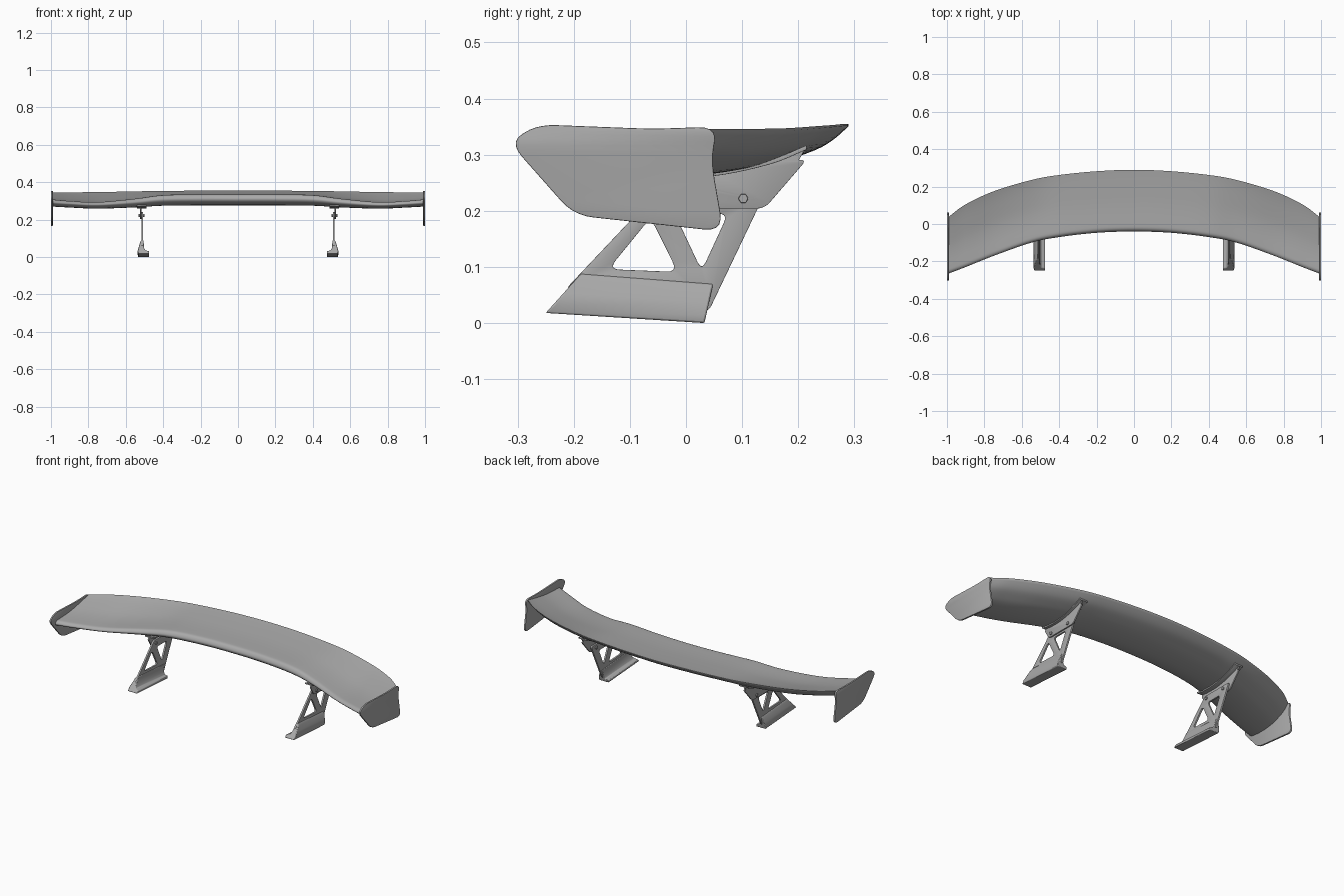
import bpy, bmesh, math
from mathutils import Vector, Matrix

cube = bpy.data.objects.get("Cube")
if cube:
    bpy.data.objects.remove(cube)

# One grey for everything
grey = bpy.data.materials.new("satin_grey")
grey.use_nodes = True
grey.diffuse_color = (0.4, 0.4, 0.4, 1)
grey.node_tree.nodes["Principled BSDF"].inputs["Base Color"].default_value = grey.diffuse_color


def finish(name, bm, bevel=0, mirror=True, angle=35):
    """Turn a bmesh into a shaded object, mirrored to the other side."""
    bmesh.ops.remove_doubles(bm, verts=bm.verts, dist=0.00005)
    bmesh.ops.recalc_face_normals(bm, faces=bm.faces)
    mesh = bpy.data.meshes.new(name)
    bm.to_mesh(mesh)
    bm.free()
    mesh.materials.clear()
    mesh.materials.append(grey)
    obj = bpy.data.objects.new(name, mesh)
    bpy.context.collection.objects.link(obj)
    bpy.ops.object.select_all(action='DESELECT')
    obj.select_set(True)
    bpy.context.view_layer.objects.active = obj
    bpy.ops.object.shade_smooth_by_angle(angle=math.radians(angle))
    if bevel:
        mod = obj.modifiers.new("soft_edges", 'BEVEL')
        mod.width, mod.segments = bevel, 2
    if mirror:
        obj.modifiers.new("other_side", 'MIRROR')
    return obj


def spline(points, steps):
    """Smooth curve through points of any dimension."""
    pts = [Vector(p) for p in points]
    pts = [pts[0] * 2 - pts[1]] + pts + [pts[-1] * 2 - pts[-2]]
    out = []
    for a, b, c, d in zip(pts, pts[1:], pts[2:], pts[3:]):
        for i in range(steps):
            t = i / steps
            out.append(b + (c - a) * (t / 2) + (a * 2 - b * 5 + c * 4 - d) * (t * t / 2)
                       + (b * 3 - a - c * 3 + d) * (t ** 3 / 2))
    return out + [pts[-2]]


def rounded(corners, radius, steps=5):
    """Round every corner of a polygon."""
    pts = [Vector(c) for c in corners]
    out = []
    for i, p in enumerate(pts):
        before, after = pts[i - 1] - p, pts[(i + 1) % len(pts)] - p
        a = p + before.normalized() * min(radius, before.length * 0.45)
        b = p + after.normalized() * min(radius, after.length * 0.45)
        for k in range(steps + 1):
            t = k / steps
            out.append(a * (1 - t) ** 2 + p * (2 * t * (1 - t)) + b * t * t)
    return out


def plate(name, outlines, x, thickness, edge=0.001):
    """Flat plate across x from side outlines (y, z); later outlines are holes."""
    curve = bpy.data.curves.new(name + "_outline", 'CURVE')
    curve.dimensions, curve.fill_mode = '2D', 'BOTH'
    curve.extrude = thickness / 2 - edge
    curve.bevel_depth, curve.bevel_resolution, curve.offset = edge, 1, -edge
    for outline in outlines:
        line = curve.splines.new('POLY')
        line.points.add(len(outline) - 1)
        for point, p in zip(line.points, outline):
            point.co = (p[0], p[1], 0, 1)
        line.use_cyclic_u = True
    temp = bpy.data.objects.new(name + "_outline", curve)
    bpy.context.collection.objects.link(temp)
    graph = bpy.context.evaluated_depsgraph_get()
    mesh = bpy.data.meshes.new_from_object(temp.evaluated_get(graph))
    bm = bmesh.new()
    bm.from_mesh(mesh)
    bpy.data.objects.remove(temp)
    bpy.data.meshes.remove(mesh)
    bm.transform(Matrix(((0, 0, 1, x), (1, 0, 0, 0), (0, 1, 0, 0), (0, 0, 0, 1))))
    return finish(name, bm)


def loft(bm, rings):
    """Skin a row of closed rings and cap both ends."""
    rows = [[bm.verts.new(p) for p in ring] for ring in rings]
    n = len(rows[0])
    for a, b in zip(rows, rows[1:]):
        for i in range(n):
            j = (i + 1) % n
            bm.faces.new((a[i], a[j], b[j], b[i]))
    bm.faces.new(rows[0])
    bm.faces.new(rows[-1])


# Wing stations: x, leading y, trailing y, trailing z, crest z, belly z
half = [(0, -.04, .29, .355, .335, .277),
        (.2, -.047, .282, .355, .335, .277),
        (.4, -.07, .262, .353, .331, .275),
        (.55, -.1, .235, .351, .312, .266),
        (.75, -.17, .175, .347, .294, .259),
        (.9, -.23, .105, .346, .3, .265),
        (.992, -.265, .038, .346, .308, .27)]
stations = [(-s[0],) + s[1:] for s in reversed(half[1:])] + half

# Wing section: chord position, share of nose height, share of trailing height
section = [(1, 0, .95), (.93, 0, .68), (.85, 0, .46), (.73, 0, .26), (.6, 0, .1),
           (.43, 0, .01), (.25, 0, 0), (.1, .13, 0), (.03, .3, 0), (0, .55, 0),
           (.015, .8, 0), (.05, .96, 0), (.12, 1, 0), (.3, .95, .05),
           (.5, .8, .2), (.75, .45, .55), (.9, .2, .8), (1, 0, 1)]
profile = spline(section, 3)
bm = bmesh.new()
loft(bm, [[(x, front + (back - front) * t, belly + a * (crest - belly) + b * (tip - belly))
           for t, a, b in profile]
          for x, front, back, tip, crest, belly in spline(stations, 6)])
finish("wing", bm, mirror=False, angle=50)

# End plates
plate("end_plates", [rounded([(-.265, .354), (-.315, .322), (-.2, .192), (.067, .163),
                              (.045, .29), (.056, .35), (-.06, .346)], .035)], .995, .01, .002)

# Pierced struts
strut = rounded([(-.215, .06), (.04, .02), (.145, .24), (-.045, .24)], .012)
lower_hole = rounded([(-.138, .096), (-.063, .188), (-.015, .091)], .02)
upper_hole = rounded([(-.02, .195), (.028, .093), (.075, .195)], .018)
plate("struts", [strut, lower_hole, upper_hole], .512, .01)

# Upper brackets that hug the underside of the wing
seat = [(-.085, .276), (-.04, .266), (.05, .267), (.15, .288), (.215, .314)]
plate("upper_brackets", [rounded([(.216, .292), (.14, .204), (-.05, .204), (-.085, .262)], .015)
                         + [Vector(p) for p in seat]], .521, .008)
curve_line = spline(seat, 5)
plate("bracket_flanges", [[p + Vector((0, .003)) for p in curve_line]
                          + [p - Vector((0, .005)) for p in reversed(curve_line)]], .515, .05)

# Mounting feet: flared section running along y, raked at both ends
foot = [(.475, 0), (.534, 0), (.537, .014), (.531, .035), (.524, .06), (.518, .07),
        (.505, .07), (.502, .03), (.495, .018), (.475, .013)]
bm = bmesh.new()
loft(bm, [[(x, start + rake * h, base + h) for x, h in foot]
          for start, rake, base in ((-.25, .9, .018), (.033, .22, 0))])
finish("feet", bm, bevel=.003)

# Hexagonal bolts through bracket and strut
bm = bmesh.new()
for y in (-.03, .102):
    place = Matrix.Translation((.516, y, .222)) @ Matrix.Rotation(math.pi / 2, 4, 'Y')
    bmesh.ops.create_cone(bm, cap_ends=True, segments=6, radius1=.009, radius2=.009,
                          depth=.03, matrix=place)
finish("bolts", bm, bevel=.001)
